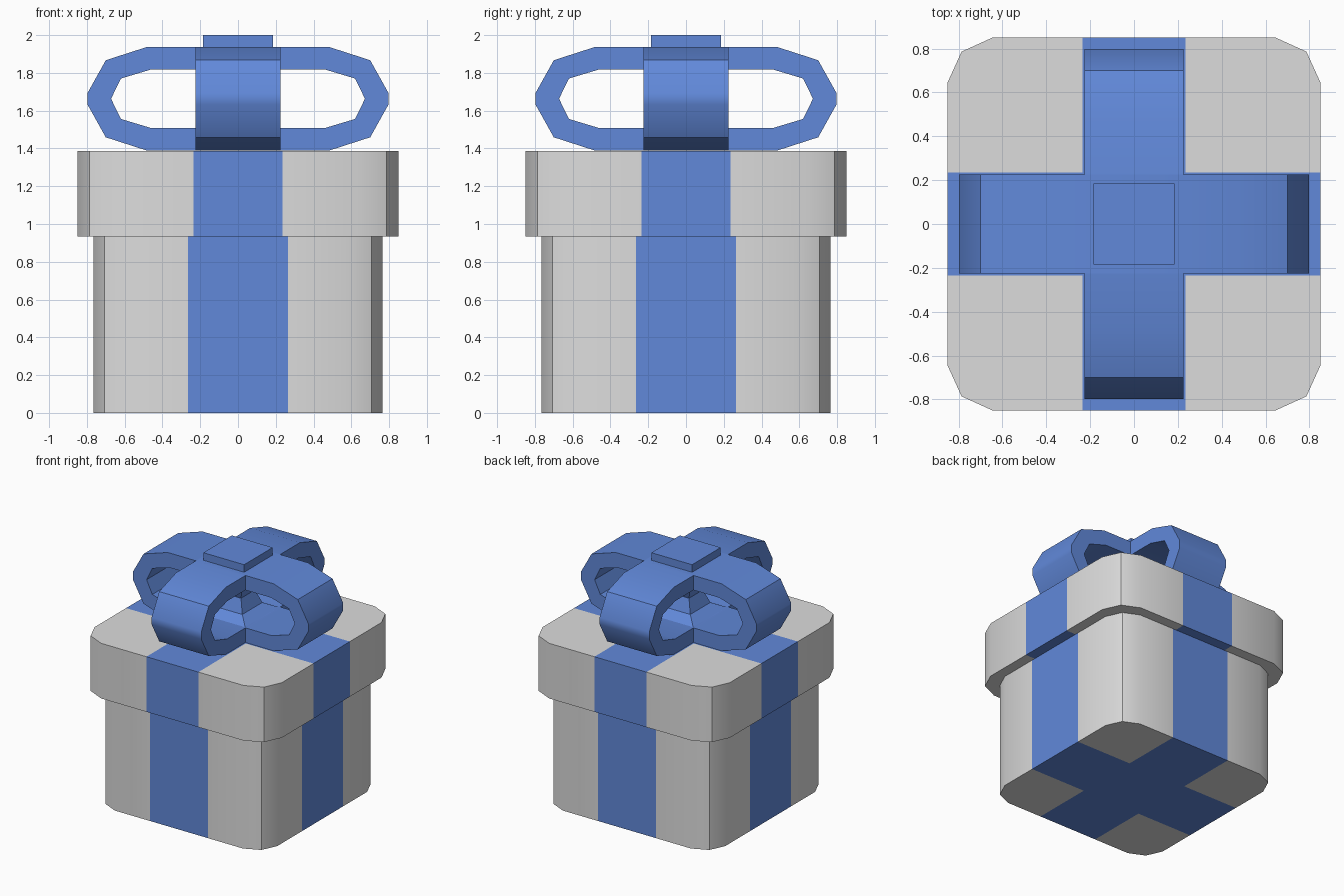
import bpy, bmesh, math

if "Cube" in bpy.data.objects:
    bpy.data.objects.remove(bpy.data.objects["Cube"])


def material(name, rgb):
    m = bpy.data.materials.new(name)
    m.diffuse_color = (*rgb, 1)
    m.use_nodes = True
    m.node_tree.nodes["Principled BSDF"].inputs["Base Color"].default_value = m.diffuse_color
    return m


GREY = material("light grey paper", (0.72, 0.72, 0.72))
BLUE = material("blue ribbon", (0.12, 0.25, 0.70))


def finish(bm, name, mats):
    # smooth shading with sharp edges kept
    bmesh.ops.recalc_face_normals(bm, faces=bm.faces)
    for f in bm.faces:
        f.smooth = True
    for e in bm.edges:
        e.smooth = e.calc_face_angle(3.0) < math.radians(32)
    me = bpy.data.meshes.new(name)
    bm.to_mesh(me)
    bm.free()
    for m in mats:
        me.materials.append(m)
    ob = bpy.data.objects.new(name, me)
    bpy.context.collection.objects.link(ob)
    return ob


def wrapped_box(name, half, z0, z1, ribbon):
    # rounded square prism, cut along the ribbon edges and coloured as a cross
    a, b = half * 0.76, half * 0.925
    quarter = [(half, a), (b, b), (a, half)]
    ring = []
    for k in range(4):
        for x, y in quarter:
            for _ in range(k):
                x, y = -y, x
            ring.append((x, y))
    bm = bmesh.new()
    base = bm.faces.new([bm.verts.new((x, y, z0)) for x, y in ring])
    top = bmesh.ops.extrude_face_region(bm, geom=[base], use_keep_orig=True)["geom"]
    bmesh.ops.translate(bm, vec=(0, 0, z1 - z0),
                        verts=[v for v in top if isinstance(v, bmesh.types.BMVert)])
    for s in (-ribbon, ribbon):
        for n in ((1, 0, 0), (0, 1, 0)):
            bmesh.ops.bisect_plane(bm, geom=bm.verts[:] + bm.edges[:] + bm.faces[:],
                                   plane_co=[s * c for c in n], plane_no=n)
    for f in bm.faces:
        c = f.calc_center_median()
        f.material_index = int(min(abs(c.x), abs(c.y)) < ribbon)
    return finish(bm, name, [GREY, BLUE])


wrapped_box("box_body", 0.765, 0.0, 0.935, 0.265)
wrapped_box("box_lid", 0.85, 0.935, 1.387, 0.236)

# Bow: two crossing long loops, profile given as (distance, height from middle)
MID, W = 1.663, 0.225
OUTER = [(0.48, 0.275), (0.70, 0.204), (0.797, 0.03)]
INNER = [(0.46, 0.155), (0.62, 0.107), (0.672, 0.0)]


def loop_ring(pts):
    right = pts + [(x, -z) for x, z in reversed(pts)]
    return right + [(-x, -z) for x, z in right]


def bow_loop(name, angle):
    # the inner tip is doubled so both outlines match point for point, then welded
    bm = bmesh.new()
    rows = []
    for y in (-W, W):
        for pts in (OUTER, INNER):
            rows.append([bm.verts.new((x, y, MID + z)) for x, z in loop_ring(pts)])
    n = len(rows[0])
    for a, b in ((0, 1), (1, 3), (3, 2), (2, 0)):
        for i in range(n):
            j = (i + 1) % n
            bm.faces.new((rows[a][i], rows[a][j], rows[b][j], rows[b][i]))
    bmesh.ops.remove_doubles(bm, verts=bm.verts, dist=0.001)
    ob = finish(bm, name, [BLUE])
    ob.rotation_euler.z = angle


bow_loop("bow_side_loops", 0)
bow_loop("bow_front_back_loops", math.pi / 2)


def square_stack(name, levels):
    # stacked square sections given as (half width, z)
    bm = bmesh.new()
    rows = [[bm.verts.new((sx * h, sy * h, z)) for sx, sy in
             ((-1, -1), (1, -1), (1, 1), (-1, 1))] for h, z in levels]
    for lo, hi in zip(rows, rows[1:]):
        for i in range(4):
            j = (i + 1) % 4
            bm.faces.new((lo[i], lo[j], hi[j], hi[i]))
    bm.faces.new(rows[0])
    bm.faces.new(rows[-1])
    finish(bm, name, [BLUE])


# Pinched middle of the bow and the knot on top
square_stack("bow_pinch", [(0.22, MID - 0.157), (0.13, MID - 0.107), (0.09, MID),
                           (0.13, MID + 0.107), (0.22, MID + 0.157)])
square_stack("bow_knot", [(0.185, 1.90), (0.185, 2.0)])
